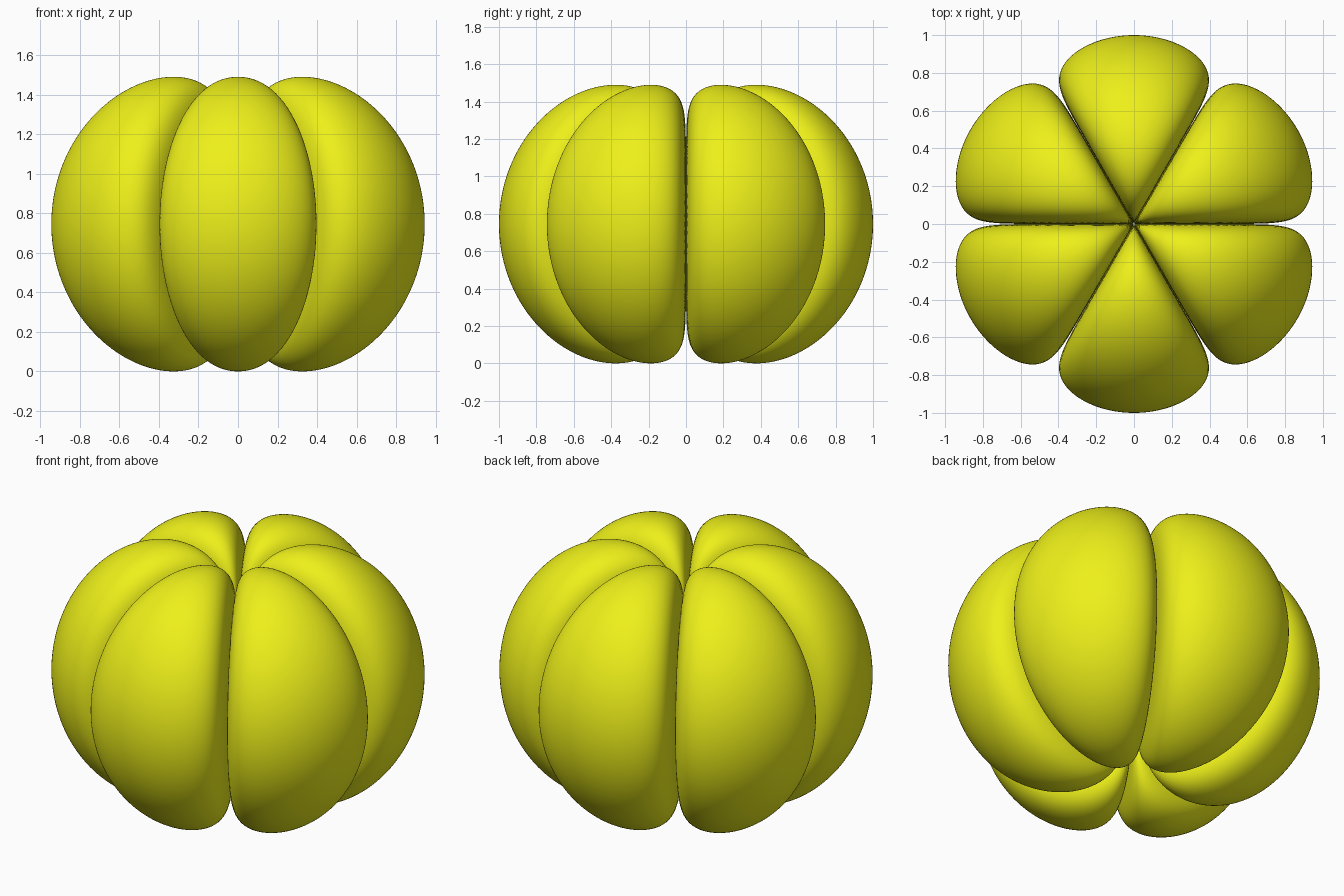
import bpy, bmesh, math
from mathutils import Vector

if "Cube" in bpy.data.objects:
    bpy.data.objects.remove(bpy.data.objects["Cube"])

K = 17.7        # radial falloff of the lobed field
HALF_H = 0.745  # half height of the body
CENTRE = Vector((0, 0.55, 0))


def inside(p):
    """True inside the convex lobe that points along +y."""
    wedge = p.y * (p.y * p.y - 3 * p.x * p.x)
    if p.y <= 0 or wedge <= 0:
        return False
    return math.log(wedge) > K * (p.length - 1)


# One lobe: a sphere projected onto the field's surface by bisection
bm = bmesh.new()
bmesh.ops.create_icosphere(bm, subdivisions=6, radius=1)
for v in bm.verts:
    d = Vector((v.co.x * 0.4, v.co.y * 0.5, v.co.z * 0.75)).normalized()
    lo, hi = 0.0, 1.5
    for _ in range(24):
        mid = (lo + hi) / 2
        if inside(CENTRE + d * mid):
            lo = mid
        else:
            hi = mid
    v.co = CENTRE + d * lo

mesh = bpy.data.meshes.new("lobe")
bm.to_mesh(mesh)
bm.free()

yellow = bpy.data.materials.new("yellow")
yellow.diffuse_color = (0.85, 0.87, 0.01, 1)
yellow.use_nodes = True
yellow.node_tree.nodes["Principled BSDF"].inputs["Base Color"].default_value = yellow.diffuse_color
mesh.materials.append(yellow)
for poly in mesh.polygons:
    poly.use_smooth = True

# Six lobes around the vertical axis
for i in range(6):
    lobe = bpy.data.objects.new(f"lobe_{i + 1}", mesh)
    lobe.location.z = HALF_H
    lobe.rotation_euler.z = math.radians(60 * i)
    bpy.context.collection.objects.link(lobe)
